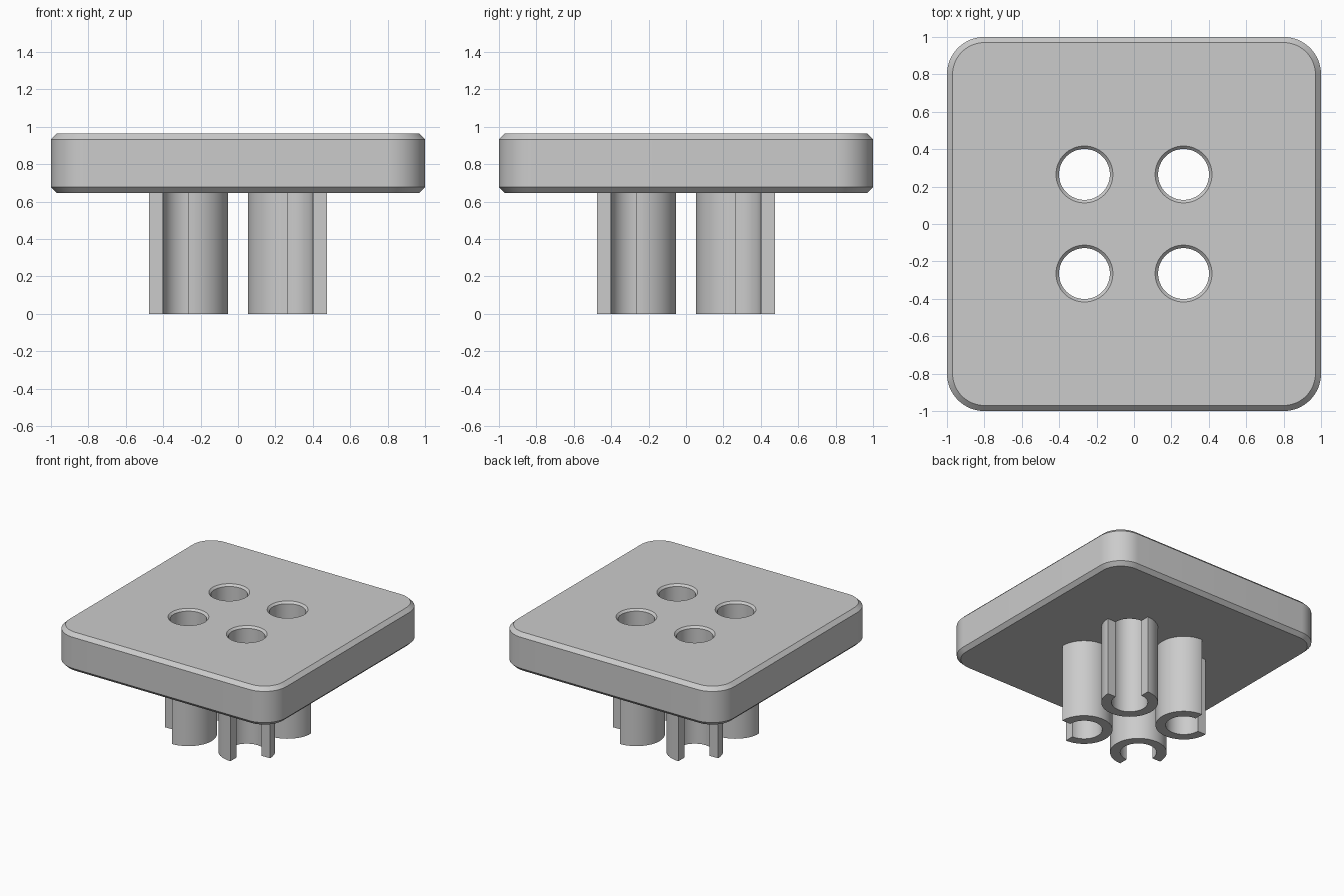
import bpy, bmesh
from math import cos, sin, pi, radians

if "Cube" in bpy.data.objects:
    bpy.data.objects.remove(bpy.data.objects["Cube"])

BASE, TOP = 0.647, 0.963       # underside and top of the plate
CORNER, CHAMFER = 0.2, 0.03
OFFSET = 0.265                 # distance of each post from the centre lines
OUTER, INNER, RIM = 0.212, 0.136, 0.152

grey = bpy.data.materials.new("plain grey")
grey.use_nodes = True
grey.diffuse_color = (0.6, 0.6, 0.6, 1)
grey.node_tree.nodes["Principled BSDF"].inputs["Base Color"].default_value = (0.6, 0.6, 0.6, 1)


def arc(x, y, r, start, sweep, steps):
    return [(x + r * cos(start + sweep * i / steps), y + r * sin(start + sweep * i / steps))
            for i in range(steps + 1)]


def stack(name, rings):
    """Closed solid through a stack of (outline, z) rings."""
    bm = bmesh.new()
    loops = [[bm.verts.new((x, y, z)) for x, y in outline] for outline, z in rings]
    for low, high in zip(loops, loops[1:]):
        for i in range(len(low)):
            j = (i + 1) % len(low)
            bm.faces.new((low[i], low[j], high[j], high[i]))
    bm.faces.new(loops[0][::-1])
    bm.faces.new(loops[-1])
    bmesh.ops.recalc_face_normals(bm, faces=bm.faces)
    mesh = bpy.data.meshes.new(name)
    bm.to_mesh(mesh)
    bm.free()
    mesh.materials.append(grey)
    obj = bpy.data.objects.new(name, mesh)
    bpy.context.collection.objects.link(obj)
    return obj


def activate(obj):
    bpy.ops.object.select_all(action="DESELECT")
    obj.select_set(True)
    bpy.context.view_layer.objects.active = obj


def smooth(obj):
    activate(obj)
    bpy.ops.object.shade_smooth_by_angle(angle=radians(25))


def rounded_square(inset):
    centre = 1 - CORNER
    points = []
    for k, (sx, sy) in enumerate([(1, 1), (-1, 1), (-1, -1), (1, -1)]):
        points += arc(sx * centre, sy * centre, CORNER - inset, k * pi / 2, pi / 2, 16)
    return points


# Plate with chamfered top and bottom edges
plate = stack("plate", [(rounded_square(CHAMFER), BASE), (rounded_square(0), BASE + CHAMFER),
                        (rounded_square(0), TOP - CHAMFER), (rounded_square(CHAMFER), TOP)])

quadrants = [("back_left", 1, 1, 0), ("back_right", -1, 1, 1),
             ("front_right", -1, -1, 2), ("front_left", 1, -1, 3)]

for label, sx, sy, turn in quadrants:
    x, y = sx * OFFSET, sy * OFFSET

    # Through hole with a chamfered rim
    def circle(r):
        return arc(x, y, r, 0, 2 * pi, 64)[:-1]
    lip = RIM - INNER
    cutter = stack("hole_cutter", [(circle(INNER), BASE - 0.1), (circle(INNER), TOP - lip),
                                   (circle(RIM), TOP), (circle(RIM), TOP + 0.1)])
    cutter.hide_render = True
    cut = plate.modifiers.new("hole", "BOOLEAN")
    cut.operation, cut.solver, cut.object = "DIFFERENCE", "EXACT", cutter
    activate(plate)
    bpy.ops.object.modifier_apply(modifier=cut.name)
    bpy.data.objects.remove(cutter)

    # Three-quarter tube, open towards the outer corner
    start = (turn + 1) * pi / 2
    section = (arc(x, y, OUTER, start, 1.5 * pi, 48)
               + arc(x, y, INNER, start, 1.5 * pi, 48)[::-1])
    smooth(stack("post_" + label, [(section, 0), (section, BASE)]))

smooth(plate)
